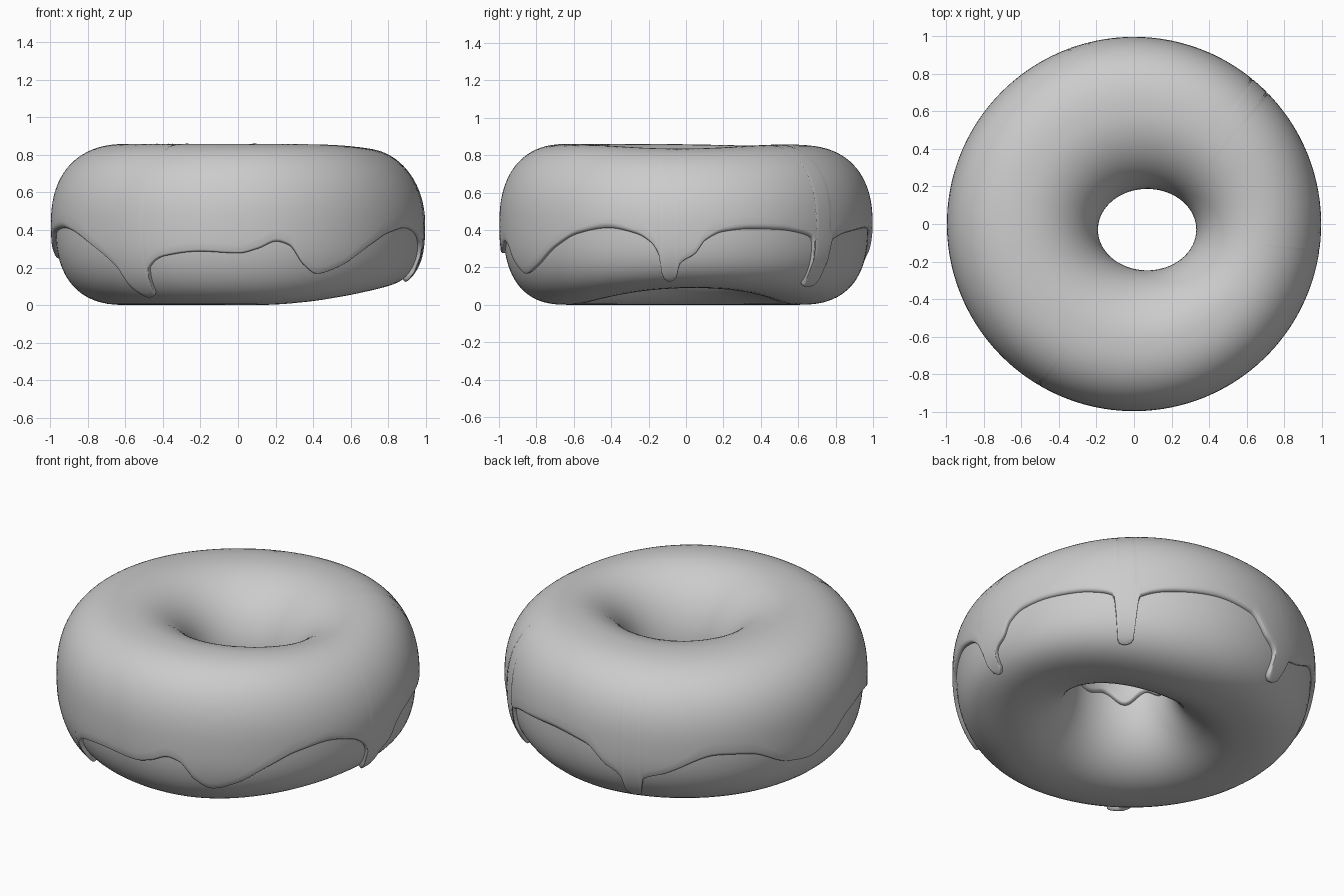
import bpy, bmesh, math
from math import sin, cos, pi, radians

if "Cube" in bpy.data.objects:
    bpy.data.objects.remove(bpy.data.objects["Cube"])

STEPS = 600
THICK = 0.022      # icing thickness

mat = bpy.data.materials.new("plain_grey")
mat.diffuse_color = (0.6, 0.6, 0.6, 1)
mat.use_nodes = True
mat.node_tree.nodes["Principled BSDF"].inputs["Base Color"].default_value = mat.diffuse_color

# Lower icing edge: (angle in degrees, height), anticlockwise from the +x side
EDGE = [(6, .35), (12, .40), (21, .415), (31, .41), (39, .39), (43.5, .36),
        (44.6, .2), (45.1, .11), (47.7, .10), (50.3, .11), (50.8, .2), (52, .35), (63, .40),
        (78, .42), (91, .39), (98, .29), (103.5, .22), (104.6, .11), (107.3, .09),
        (110, .11), (110.8, .22), (118, .27), (135, .385), (146, .37), (160, .27),
        (169, .25), (178, .31), (188, .40), (199, .42), (207, .40), (217, .33), (228, .2),
        (231, .09), (235, .045), (238.5, .06), (240, .2), (246, .265), (258, .29),
        (270, .28), (276, .305), (282, .345), (286, .325), (291, .22), (296, .17),
        (304, .21), (315, .32), (324, .39), (335, .42), (344, .39), (349, .34),
        (351.5, .27), (352.5, .15), (354.5, .13), (357, .15), (358, .22), (363, .28)]


def edge_height(deg):
    """Smoothly interpolate the icing edge height (monotone between points)."""
    if deg < EDGE[0][0]:
        deg += 360
    pts = EDGE + [(EDGE[0][0] + 360, EDGE[0][1])]
    n = len(pts) - 1

    def slope(i):
        a, b, c = EDGE[(i - 1) % n], EDGE[i % n], EDGE[(i + 1) % n]
        d0 = (b[1] - a[1]) / ((b[0] - a[0]) % 360)
        d1 = (c[1] - b[1]) / ((c[0] - b[0]) % 360)
        return 0 if d0 * d1 <= 0 else 2 * d0 * d1 / (d0 + d1)

    for i in range(n):
        (x0, y0), (x1, y1) = pts[i], pts[i + 1]
        if x0 <= deg <= x1:
            w = x1 - x0
            u = (deg - x0) / w
            return ((2*u**3 - 3*u*u + 1) * y0 + (u**3 - 2*u*u + u) * w * slope(i)
                    + (3*u*u - 2*u**3) * y1 + (u**3 - u*u) * w * slope(i + 1))
    return pts[0][1]


def spow(v, e):
    return math.copysign(abs(v) ** e, v)


def toward(phi, deg, power):
    """1 in the given direction, fading to 0 at the sides."""
    return max(0, cos(phi - radians(deg))) ** power


def lift(phi):
    """The underside rises a little on the right."""
    return 0.09 * toward(phi, 5, 2)


def ring_point(phi, t, d):
    """Point on the rounded ring; d is the depth below the icing surface."""
    dip = toward(phi, -2, 4)           # lower, rounder shoulder on the right
    if cos(t) <= 0:
        n = 2.08
    else:
        n = 2.35 - 0.3 * dip if sin(t) > 0 else 2.5
    r = 0.63 + (0.368 - d) * spow(cos(t), 2 / n)
    up = spow(sin(t), 2 / n)
    top = 0.43 - 0.025 * dip - 0.012 * toward(phi, 120, 3)
    z = 0.43 + up * (top - d if up > 0 else 0.43 + THICK - d)
    z += lift(phi) * max(0, -up) ** 2
    # hole sits off centre and is wider along x
    k = max(0, min(1, (1 - r) / 0.73))
    return (r * cos(phi) + 0.07 * k, (r - 0.045 * k * k) * sin(phi) - 0.03 * k, z)


def make_ring(name, columns, closed):
    bm = bmesh.new()
    cols = [[bm.verts.new(p) for p in c] for c in columns]
    rows = len(cols[0])
    for i in range(len(cols)):
        a, b = cols[i], cols[(i + 1) % len(cols)]
        for j in range(rows if closed else rows - 1):
            k = (j + 1) % rows
            bm.faces.new((a[j], b[j], b[k], a[k]))
    bmesh.ops.recalc_face_normals(bm, faces=bm.faces)
    me = bpy.data.meshes.new(name)
    bm.to_mesh(me)
    bm.free()
    me.materials.append(mat)
    for p in me.polygons:
        p.use_smooth = True
    ob = bpy.data.objects.new(name, me)
    bpy.context.collection.objects.link(ob)
    return ob


# Dough ring
make_ring("dough", [[ring_point(2*pi*i/128, 2*pi*j/64, THICK) for j in range(64)]
                    for i in range(128)], True)

# Icing with rounded lip, dripping outside and wavy in the hole
LIP = [(0, .035), (.004, .018), (.012, .008), (.025, .002), (.04, 0)]
columns = []
for i in range(STEPS):
    phi = 2 * pi * i / STEPS
    h = edge_height(math.degrees(phi)) - 0.012
    drop = 0
    for _ in range(12):
        drop = max(0, min(1, (0.43 - h + lift(phi) * drop ** 2) / (0.43 + THICK)))
    t0 = -math.asin(drop ** (2.5 / 2))
    t1 = pi + 0.08 + 0.04 * sin(5 * phi) + 0.04 * sin(8 * phi + 1)
    col = [ring_point(phi, t0 + s, d) for s, d in LIP]
    a, b = t0 + LIP[-1][0], t1 - LIP[-1][0]
    col += [ring_point(phi, a + (b - a) * j / 44, 0) for j in range(1, 44)]
    col += [ring_point(phi, t1 - s, d) for s, d in reversed(LIP)]
    columns.append(col)
make_ring("icing", columns, False)
